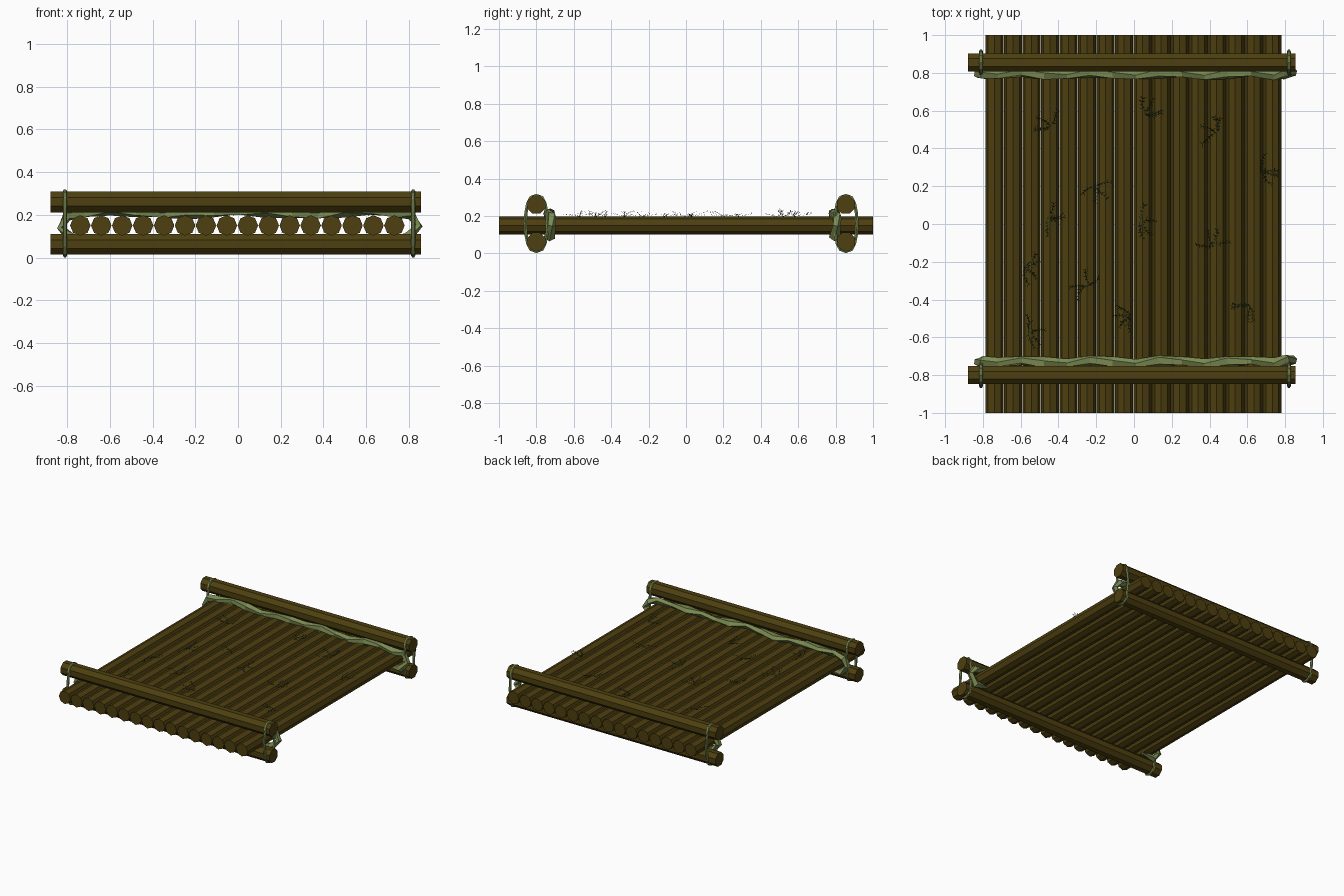
import bpy, math, random
from mathutils import Vector, Matrix

if "Cube" in bpy.data.objects:
    bpy.data.objects.remove(bpy.data.objects["Cube"])

random.seed(4)

def material(name, rgb):
    m = bpy.data.materials.new(name)
    m.diffuse_color = (*rgb, 1)
    m.use_nodes = True
    m.node_tree.nodes["Principled BSDF"].inputs["Base Color"].default_value = m.diffuse_color
    return m

WOOD = material("wood", (0.075, 0.05, 0.005))
VINE = material("vine", (0.2, 0.26, 0.085))
MOSS = material("moss", (0.012, 0.03, 0.01))

def mesh_object(name, verts, faces, mat):
    me = bpy.data.meshes.new(name)
    me.from_pydata([tuple(v) for v in verts], [], faces)
    me.materials.append(mat)
    ob = bpy.data.objects.new(name, me)
    bpy.context.collection.objects.link(ob)
    return ob

def log(name, centre, length, radius, axis, turn):
    rot = (math.pi / 2, 0, 0) if axis == 'Y' else (0, math.pi / 2, 0)
    bpy.ops.mesh.primitive_cylinder_add(vertices=8, radius=radius, depth=length,
                                        location=centre, rotation=rot)
    ob = bpy.context.object
    ob.name = name
    ob.data.transform(Matrix.Rotation(turn, 4, 'Z'))
    ob.data.materials.append(WOOD)
    return ob

def tube(name, points, radii, sides, mat, closed=False, twist=0.0, flat=1.0):
    """Faceted tube swept along a path, with optional flattening and twist."""
    verts, faces, n = [], [], len(points)
    pts = [Vector(p) for p in points]
    for i, p in enumerate(pts):
        a = pts[(i - 1) % n] if closed or i else p
        b = pts[(i + 1) % n] if closed or i < n - 1 else p
        t = (b - a).normalized()
        u = Vector((0, 1, 0)) if abs(t.y) < 0.9 and not closed else Vector((1, 0, 0))
        u = (u - t * u.dot(t)).normalized()
        v = t.cross(u)
        for k in range(sides):
            ang = math.tau * k / sides
            c, s = math.cos(ang) * radii[i], math.sin(ang) * radii[i] * flat
            w = twist * math.sin(i * 2.1)
            verts.append(p + u * (c * math.cos(w) - s * math.sin(w))
                         + v * (c * math.sin(w) + s * math.cos(w)))
    for i in range(n if closed else n - 1):
        j = (i + 1) % n
        for k in range(sides):
            m = (k + 1) % sides
            faces.append((i * sides + k, i * sides + m, j * sides + m, j * sides + k))
    if not closed:
        faces += [tuple(range(sides))[::-1], tuple(range((n - 1) * sides, n * sides))]
    return mesh_object(name, verts, faces, mat)

# Deck of parallel logs
for i in range(16):
    log(f"deck_log_{i + 1}", (-0.738 + 0.098 * i, 0, 0.15), 2.0, 0.048, 'Y', 0)

for side, y in (("front", -0.80), ("back", 0.855)):
    # Cross rails above and below the deck
    for level, z in (("lower", 0.063), ("upper", 0.26)):
        log(f"{side}_{level}_rail", (-0.011, y, z), 1.733, 0.052, 'X', math.pi / 8)

    # Rope rings binding each pair of rails
    for end, x in (("left", -0.81), ("right", 0.82)):
        ring = []
        for k in range(16):
            a = math.tau * k / 16
            c, s = math.cos(a), math.sin(a)
            ring.append((x, y + 0.059 * math.copysign(abs(c) ** 0.7, c), 0.16 + 0.15 * s))
        tube(f"{side}_{end}_rope_ring", ring, [0.01] * 16, 6, VINE, closed=True)

    # Twisted vine lying on the deck, its ends tucked under the outer logs
    vy = -0.73 if side == "front" else 0.795
    path = [(-0.68, vy + 0.01, 0.088), (-0.78, vy, 0.09), (-0.83, vy, 0.14), (-0.80, vy, 0.195)]
    steps = 13
    for k in range(steps):
        x = -0.72 + 1.46 * k / (steps - 1)
        path.append((x, vy + 0.007 * math.sin(k * 1.9), 0.21 + 0.008 * math.sin(k * 1.3)))
    path += [(0.81, vy + 0.012, 0.20), (0.845, vy + 0.01, 0.15),
             (0.79, vy, 0.09), (0.70, vy + 0.01, 0.088)]
    radii = [0.027 + 0.005 * math.sin(k * 2.4) for k in range(len(path))]
    radii[0] = radii[-1] = 0.01
    tube(f"{side}_vine", path, radii, 5, VINE, twist=0.5, flat=0.85)

# Sprigs of dead moss scattered over the deck
def sprig(name, x, y):
    verts, faces = [], []

    def blade(p, d, length, width):
        q = p + d * length
        s = d.cross(Vector((0, 0, 1))).normalized() * width
        n = len(verts)
        verts.extend([p - s, p + s, q + s * 0.4, q - s * 0.4])
        faces.append((n, n + 1, n + 2, n + 3))
        return q

    base = random.uniform(0, math.tau)
    for b in range(4):
        ang = base + b * 0.85 + random.uniform(-0.3, 0.3)
        p = Vector((x, y, 0.197))
        rise = random.uniform(0.05, 0.4)
        for k in range(5):
            ang += random.uniform(-0.35, 0.35)
            d = Vector((math.cos(ang), math.sin(ang), rise)).normalized()
            p = blade(p, d, 0.018, 0.0022)
            for turn in (-0.9, 0.9):
                a = ang + turn + random.uniform(-0.3, 0.3)
                t = Vector((math.cos(a), math.sin(a), random.uniform(0, 0.6))).normalized()
                blade(p, t, random.uniform(0.008, 0.022), 0.0018)
    mesh_object(name, verts, faces, MOSS)

SPOTS = [(-0.44, 0.52), (0.06, 0.58), (0.43, 0.48), (0.67, 0.28), (-0.21, 0.2),
         (-0.46, 0.03), (0.03, 0.01), (0.42, -0.12), (-0.58, -0.23), (-0.25, -0.33),
         (-0.02, -0.48), (0.61, -0.43), (-0.56, -0.57)]
for i, (x, y) in enumerate(SPOTS):
    sprig(f"moss_sprig_{i + 1}", x, y)
